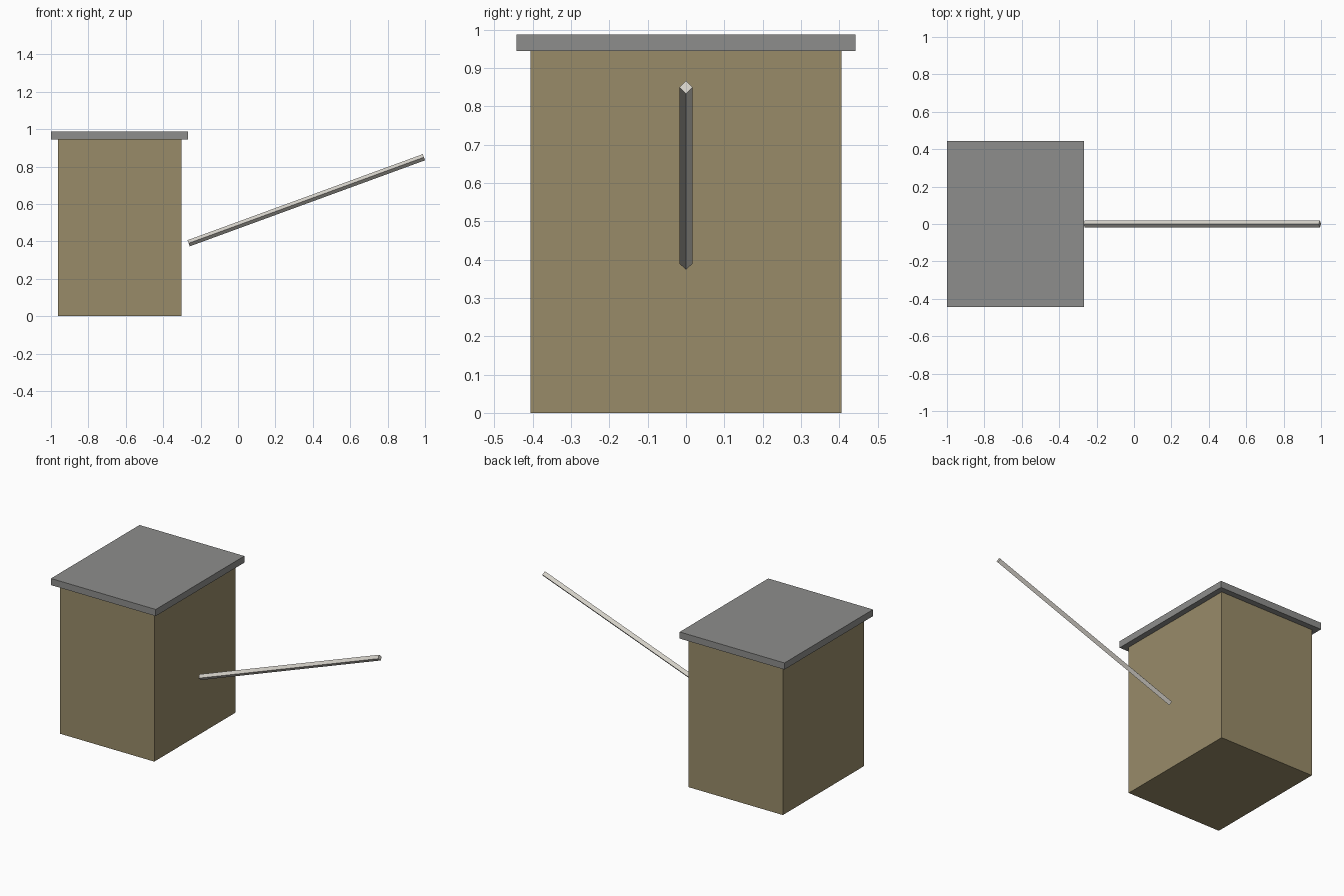
import bpy
from mathutils import Vector

cube = bpy.data.objects.get("Cube")
if cube:
    bpy.data.objects.remove(cube, do_unlink=True)


def material(name, rgb):
    mat = bpy.data.materials.new(name)
    mat.use_nodes = True
    color = (*rgb, 1.0)
    mat.diffuse_color = color
    mat.node_tree.nodes["Principled BSDF"].inputs["Base Color"].default_value = color
    return mat


def finish(obj, name, mat):
    obj.name = name
    obj.data.name = name
    obj.data.materials.append(mat)


def box(name, low, high, mat):
    low, high = Vector(low), Vector(high)
    bpy.ops.mesh.primitive_cube_add(size=1, location=(low + high) / 2)
    obj = bpy.context.object
    obj.scale = high - low
    bpy.ops.object.transform_apply(location=False, rotation=False, scale=True)
    finish(obj, name, mat)


def pole(name, start, end, radius, mat):
    start, end = Vector(start), Vector(end)
    axis = end - start
    # Four sides, standing on an edge
    bpy.ops.mesh.primitive_cylinder_add(
        vertices=4, radius=radius, depth=axis.length, location=(start + end) / 2,
        rotation=(0, Vector((0, 0, 1)).angle(axis), 0))
    finish(bpy.context.object, name, mat)


olive = material("olive tan", (0.315, 0.260, 0.141))
grey = material("roof grey", (0.270, 0.270, 0.262))
white = material("off white", (0.658, 0.631, 0.578))

# Booth body and its overhanging flat roof
box("booth_body", (-0.963, -0.406, 0), (-0.302, 0.406, 0.945), olive)
box("booth_roof", (-1.0, -0.443, 0.945), (-0.266, 0.443, 0.987), grey)

# Raised barrier arm
pole("barrier_arm", (-0.264, 0, 0.390), (0.994, 0, 0.850), 0.0175, white)
